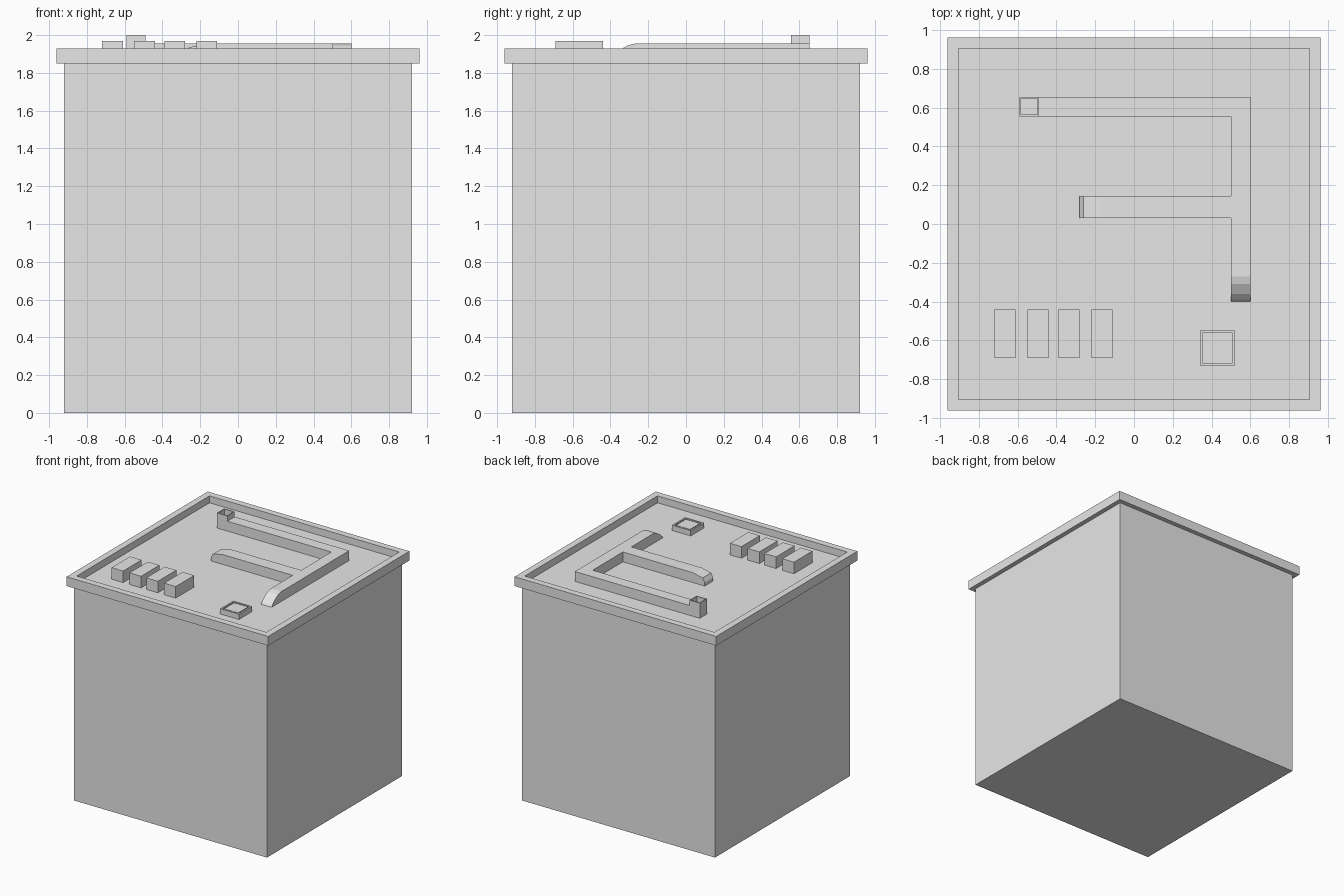
import bpy
import bmesh
from mathutils import Vector

cube = bpy.data.objects.get("Cube")
if cube:
    bpy.data.objects.remove(cube, do_unlink=True)

grey = bpy.data.materials.new("plain grey")
grey.use_nodes = True
grey.diffuse_color = (0.8, 0.8, 0.8, 1)
grey.node_tree.nodes["Principled BSDF"].inputs["Base Color"].default_value = (0.8, 0.8, 0.8, 1)

FLOOR = 1.87   # bottom of the tray
RIM = 1.93     # top of the lid rim
TRACK = 1.955  # top of the raised track


def finish(name, bm):
    bmesh.ops.recalc_face_normals(bm, faces=bm.faces)
    mesh = bpy.data.meshes.new(name)
    bm.to_mesh(mesh)
    bm.free()
    mesh.materials.append(grey)
    obj = bpy.data.objects.new(name, mesh)
    bpy.context.collection.objects.link(obj)
    return obj


def box(name, x, y, z, inset=0, depth=0):
    """Box from ranges, optionally with a straight-walled recess in its top."""
    bm = bmesh.new()
    bmesh.ops.create_cube(bm, size=1)
    for v in bm.verts:
        v.co = [r[0] if c < 0 else r[1] for c, r in zip(v.co, (x, y, z))]
    if inset:
        bm.normal_update()
        top = max(bm.faces, key=lambda f: f.calc_center_median().z)
        bmesh.ops.inset_region(bm, faces=[top], thickness=inset)
        well = bmesh.ops.extrude_face_region(bm, geom=[top])["geom"]
        bmesh.ops.delete(bm, geom=[top], context="FACES_ONLY")
        for v in well:
            if isinstance(v, bmesh.types.BMVert):
                v.co.z -= depth
    return finish(name, bm)


def prism(name, points, sweep):
    """Closed outline pushed along a vector."""
    bm = bmesh.new()
    face = bm.faces.new([bm.verts.new(p) for p in points])
    geom = bmesh.ops.extrude_face_region(bm, geom=[face])["geom"]
    verts = [g for g in geom if isinstance(g, bmesh.types.BMVert)]
    bmesh.ops.translate(bm, verts=verts, vec=Vector(sweep))
    return finish(name, bm)


# Body and overhanging tray lid
box("body", (-0.92, 0.92), (-0.92, 0.92), (0, 1.85))
box("tray_lid", (-0.96, 0.96), (-0.96, 0.96), (1.85, RIM), 0.08, RIM - FLOOR)

# Track: back run and hollow post at its end
box("back_track", (-0.49, 0.5), (0.555, 0.655), (FLOOR, TRACK))
box("hollow_post", (-0.59, -0.49), (0.555, 0.655), (FLOOR, 2.0), 0.012, 0.06)

# Side run with a rounded front end
side = [(0.655, FLOOR), (0.655, TRACK), (-0.27, TRACK), (-0.31, 1.945),
        (-0.36, 1.915), (-0.39, 1.885), (-0.4, FLOOR)]
prism("side_track", [(0.5, y, z) for y, z in side], (0.1, 0, 0))

# Middle run with a sloping left end
middle = [(0.5, FLOOR), (0.5, TRACK), (-0.17, TRACK), (-0.26, 1.935),
          (-0.28, 1.9), (-0.28, FLOOR)]
prism("middle_track", [(x, 0.03, z) for x, z in middle], (0, 0.115, 0))

# Row of four blocks
for i, x in enumerate((-0.72, -0.55, -0.39, -0.22)):
    box(f"block_{i + 1}", (x, x + 0.11), (-0.69, -0.44), (FLOOR, 1.97))

# Square button with a shallow groove around its centre pad
box("button_base", (0.34, 0.52), (-0.73, -0.55), (FLOOR, 1.915), 0.018, 0.01)
box("button_pad", (0.363, 0.497), (-0.707, -0.573), (1.9, 1.912))
